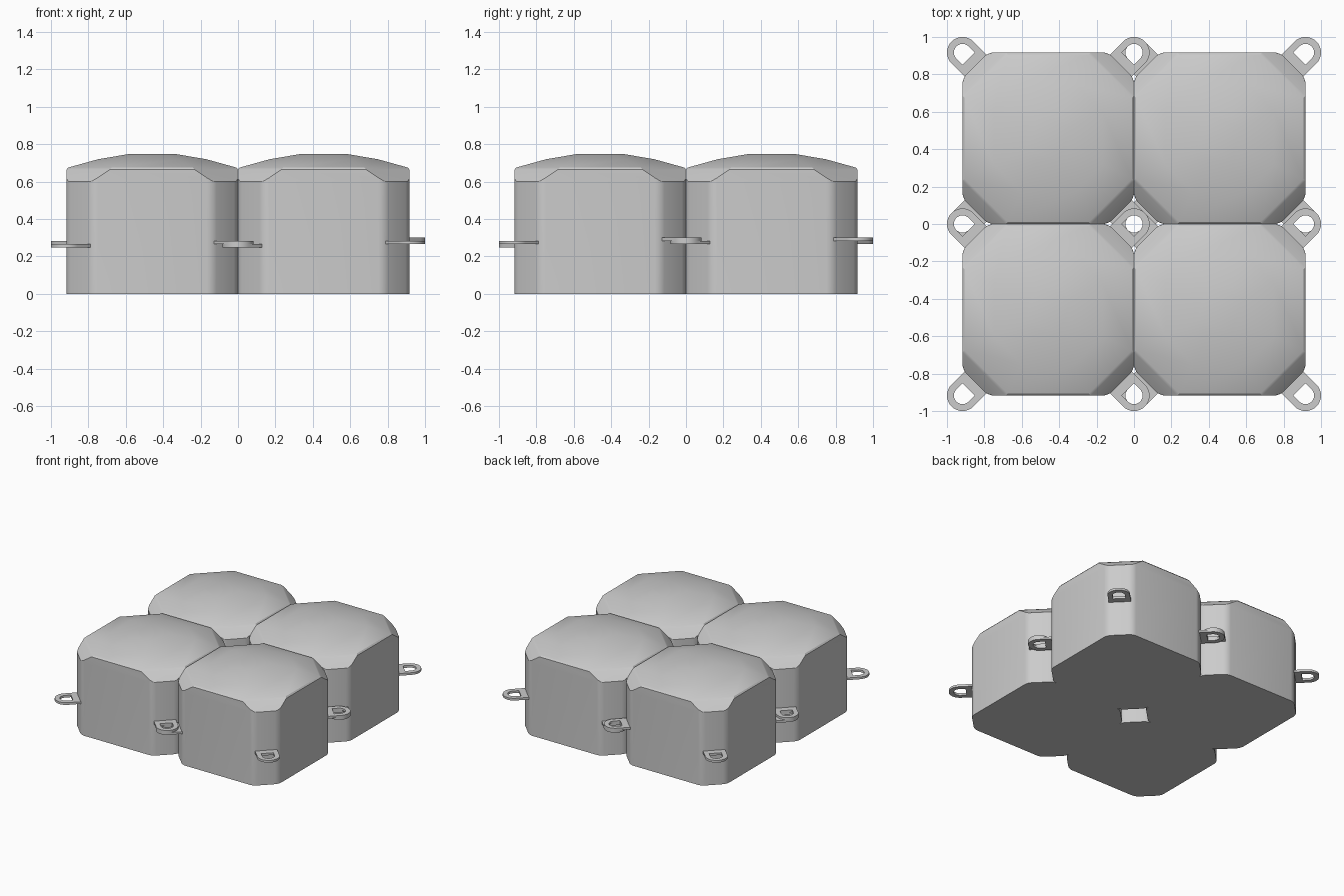
import bpy, bmesh, math

if "Cube" in bpy.data.objects:
    bpy.data.objects.remove(bpy.data.objects["Cube"])

H = 0.4585          # half width of one float block
CORNER = 0.137      # cut of the vertical corners


def octagon(h, c):
    return [(h, -h + c), (h, h - c), (h - c, h), (-h + c, h),
            (-h, h - c), (-h, -h + c), (-h + c, -h), (h - c, -h)]


def finish(bm, name, angle, loc):
    bmesh.ops.recalc_face_normals(bm, faces=bm.faces[:])
    me = bpy.data.meshes.new(name)
    bm.to_mesh(me)
    bm.free()
    ob = bpy.data.objects.new(name, me)
    bpy.context.collection.objects.link(ob)
    ob.location = loc
    bpy.ops.object.select_all(action='DESELECT')
    ob.select_set(True)
    bpy.context.view_layer.objects.active = ob
    bpy.ops.object.shade_smooth_by_angle(angle=math.radians(angle))
    return ob


def float_block(name, x, y):
    # stacked octagons: walls, sloped corner facets, soft rim, shallow dome
    levels = [(0, H, CORNER), (0.6, H, CORNER), (0.664, H, 0.232),
              (0.675, H - 0.01, 0.232), (0.719, 0.29, 0.147), (0.748, 0.12, 0.06)]
    bm = bmesh.new()
    rings = [[bm.verts.new((px, py, z)) for px, py in octagon(h, c)]
             for z, h, c in levels]
    for a, b in zip(rings, rings[1:]):
        for i in range(8):
            j = (i + 1) % 8
            bm.faces.new((a[i], a[j], b[j], b[i]))
    bm.faces.new(rings[0][::-1])
    bm.faces.new(rings[-1])
    # round the upright corner edges
    upright = [bm.edges.get((rings[0][i], rings[1][i])) for i in range(8)]
    bmesh.ops.bevel(bm, geom=upright, offset=0.03, segments=3, profile=0.5,
                    affect='EDGES')
    return finish(bm, name, 25, (x, y, 0))


def lug(name, x, y, turn, z, thick=0.018):
    # flat tab with round end and a D-shaped hole; local +x points outward
    def outline(r, back):
        arc = [(r * math.cos(t), r * math.sin(t)) for t in
               (math.radians(-90 + 180 * k / 16) for k in range(17))]
        return [(-back, -r)] + arc + [(-back, r)]
    bm = bmesh.new()
    loops = []
    for zz in (0, thick):
        for r, back in ((0.083, 0.1), (0.046, 0.046)):
            loops.append([bm.verts.new((px * math.cos(turn) - py * math.sin(turn),
                                        px * math.sin(turn) + py * math.cos(turn), zz))
                          for px, py in outline(r, back)])
    lo_out, lo_in, hi_out, hi_in = loops
    n = len(lo_out)
    for a, b in ((lo_out, lo_in), (hi_out, hi_in), (lo_out, hi_out), (lo_in, hi_in)):
        for i in range(n):
            j = (i + 1) % n
            bm.faces.new((a[i], a[j], b[j], b[i]))
    return finish(bm, name, 30, (x, y, z))


# four floats, each with lugs stepped in height so neighbours stack
LUG_Z = {(-1, -1): 0.247, (1, -1): 0.265, (-1, 1): 0.265, (1, 1): 0.283}
for bx in (-1, 1):
    for by in (-1, 1):
        tag = ("left" if bx < 0 else "right") + ("_front" if by < 0 else "_back")
        float_block("float_" + tag, bx * H, by * H)
        for (cx, cy), z in LUG_Z.items():
            lug("lug_" + tag, (bx + cx) * H, (by + cy) * H, math.atan2(cy, cx), z)
